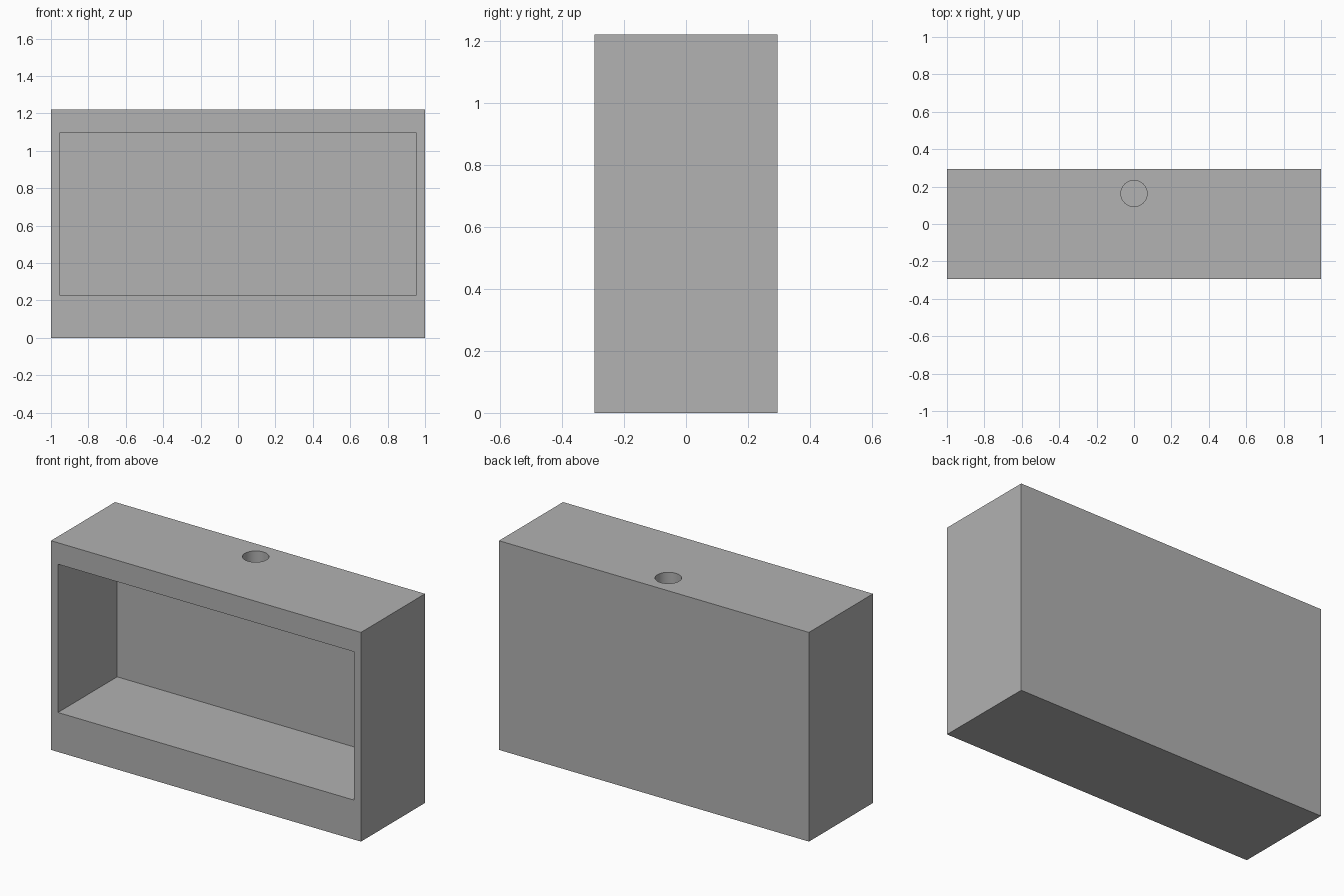
import bpy
import bmesh
from mathutils import Matrix, Vector

default = bpy.data.objects.get("Cube")
if default:
    bpy.data.objects.remove(default, do_unlink=True)

WIDTH, DEPTH, HEIGHT = 2.0, 0.59, 1.22
FRONT = -DEPTH / 2

grey = bpy.data.materials.new("plain_grey")
colour = (0.445, 0.445, 0.445, 1)
grey.diffuse_color = colour
grey.use_nodes = True
grey.node_tree.nodes["Principled BSDF"].inputs["Base Color"].default_value = colour


def make_object(name, bm):
    mesh = bpy.data.meshes.new(name)
    bm.to_mesh(mesh)
    bm.free()
    mesh.materials.append(grey)
    obj = bpy.data.objects.new(name, mesh)
    bpy.context.collection.objects.link(obj)
    return obj


def box(name, low, high):
    low, high = Vector(low), Vector(high)
    bm = bmesh.new()
    place = Matrix.Translation((low + high) / 2) @ Matrix.Diagonal((high - low).to_4d())
    bmesh.ops.create_cube(bm, size=1, matrix=place)
    return make_object(name, bm)


def cut(target, cutter):
    cutter.hide_render = True
    cutter.hide_set(True)
    cutter.display_type = 'WIRE'
    mod = target.modifiers.new(cutter.name, 'BOOLEAN')
    mod.operation = 'DIFFERENCE'
    mod.solver = 'EXACT'
    mod.object = cutter
    bpy.context.view_layer.objects.active = target
    bpy.ops.object.modifier_apply(modifier=mod.name)
    bpy.data.objects.remove(cutter, do_unlink=True)


# Outer block
casing = box("casing", (-WIDTH / 2, FRONT, 0), (WIDTH / 2, -FRONT, HEIGHT))

# Wide front recess with a thin back wall
cut(casing, box("recess_cutter", (-0.955, FRONT - 0.1, 0.23), (0.955, 0.25, 1.095)))

# Round hole through the top wall into the recess
bm = bmesh.new()
bmesh.ops.create_cone(bm, cap_ends=True, segments=64, radius1=0.07, radius2=0.07,
                      depth=0.4, matrix=Matrix.Translation((0, 0.163, HEIGHT)))
cut(casing, make_object("hole_cutter", bm))

# Smooth the hole wall, keep the box edges sharp
bpy.ops.object.select_all(action='DESELECT')
casing.select_set(True)
bpy.context.view_layer.objects.active = casing
bpy.ops.object.shade_smooth_by_angle()
